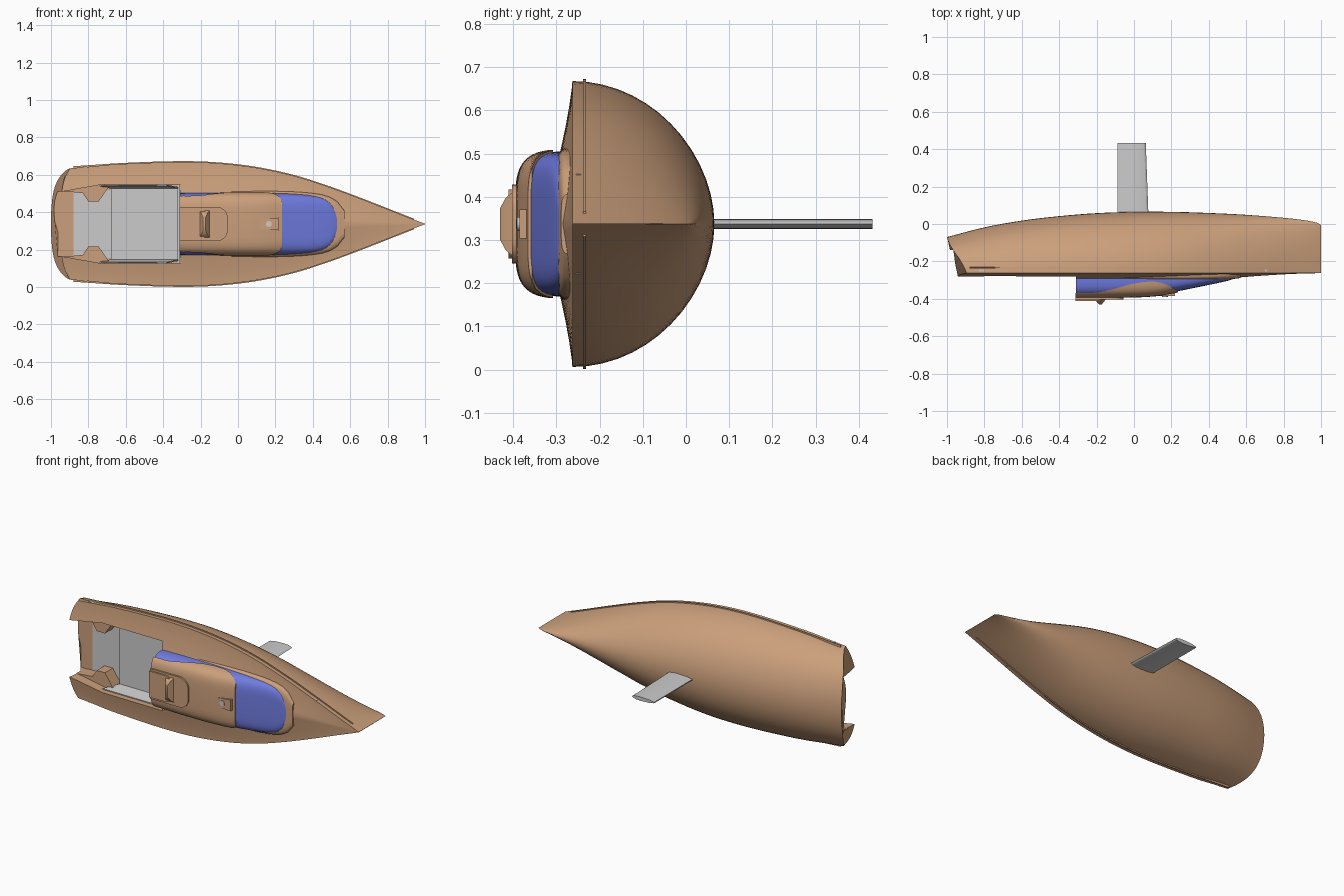
import bpy, bmesh
from math import sin, cos, pi, asin, radians

if "Cube" in bpy.data.objects:
    bpy.data.objects.remove(bpy.data.objects["Cube"])

ZC = 0.337  # centreline of the boat, which lies on its side


def material(name, col):
    m = bpy.data.materials.new(name)
    m.diffuse_color = (*col, 1)
    m.use_nodes = True
    m.node_tree.nodes["Principled BSDF"].inputs["Base Color"].default_value = m.diffuse_color
    return m


BROWN = material("brown", (0.6, 0.35, 0.2))
BLUE = material("blue", (0.16, 0.2, 0.75))


def interp(tab, x):
    """Smooth cubic interpolation through (x, value) pairs."""
    n = len(tab)
    slope = lambda i: ((tab[min(i + 1, n - 1)][1] - tab[max(i - 1, 0)][1]) /
                       (tab[min(i + 1, n - 1)][0] - tab[max(i - 1, 0)][0]))
    i = max([k for k in range(n - 1) if tab[k][0] <= x + 1e-9] or [0])
    (x0, a), (x1, b) = tab[i], tab[i + 1]
    h = x1 - x0
    t = min(max((x - x0) / h, 0), 1)
    return (a * (1 + 2 * t) * (1 - t) ** 2 + b * t * t * (3 - 2 * t)
            + h * t * (1 - t) * (slope(i) * (1 - t) - slope(i + 1) * t))


def steps(a, b, n):
    return [a + (b - a) * i / n for i in range(n + 1)]


def smooth(o, angle=35):
    bpy.ops.object.select_all(action='DESELECT')
    o.select_set(True)
    bpy.context.view_layer.objects.active = o
    bpy.ops.object.shade_smooth_by_angle(angle=radians(angle))


def loft(name, sections, mat=None, angle=35):
    """Skin closed sections of (x, y, half-breadth) points and cap both ends."""
    bm = bmesh.new()
    rings = [[bm.verts.new((x, y, ZC + z)) for x, y, z in s] for s in sections]
    n = len(rings[0])
    for r, q in zip(rings, rings[1:]):
        for i in range(n):
            j = (i + 1) % n
            bm.faces.new((r[i], r[j], q[j], q[i]))
    bm.faces.new(rings[0])
    bm.faces.new(rings[-1])
    bmesh.ops.recalc_face_normals(bm, faces=bm.faces)
    me = bpy.data.meshes.new(name)
    bm.to_mesh(me)
    bm.free()
    o = bpy.data.objects.new(name, me)
    bpy.context.collection.objects.link(o)
    if mat:
        me.materials.append(mat)
    smooth(o, angle)
    return o


def prism(name, pts, y0, y1, mat=None):
    return loft(name, [[(x, y, z) for x, z in pts] for y in (y0, y1)], mat)


def rounded(x0, x1, w, r):
    """Plan outline, square aft and rounded forward."""
    arc = [(x1 - r + r * cos(a), w - r + r * sin(a)) for a in steps(0, pi / 2, 6)]
    return arc + [(x0, w), (x0, -w)] + [(x, -z) for x, z in reversed(arc)]


# Hull with cambered deck
BEAM = [(-1, .298), (-.85, .306), (-.6, .322), (-.3, .331), (-.1, .324), (.1, .300), (.3, .257),
        (.5, .193), (.7, .118), (.87, .051), (1, .001)]
KEEL = [(-1, -.07), (-.8, -.018), (-.6, .018), (-.4, .042), (-.2, .058), (0, .065), (.2, .065),
        (.4, .059), (.6, .049), (.8, .033), (.92, .019), (.98, .006), (1, -.005)]
EDGE = -.263


def rake(x, z, b, d):
    w = max(0, (-.7 - x) / .3)
    return x + w * (.055 * (1 - d) + .05 * abs(z / b) ** 5)


def hull_section(x):
    b, k = interp(BEAM, x), interp(KEEL, x)
    pts = []
    for t in steps(0, pi, 28):
        d, z = sin(t), b * cos(t)
        pts.append((rake(x, z, b, d), EDGE + (k - EDGE) * d, z))
    for q in steps(-.95, .95, 16):
        y = EDGE - .07 * (b / .33) ** 1.7 * (1 - abs(q)) ** 1.3
        pts.append((rake(x, q * b, b, 0), y, q * b))
    return pts


hull = loft("hull", [hull_section(x) for x in steps(-1, .9, 38) + [.93, .96, .98, .99, 1]], BROWN)

# Cockpit, open through the transom
half = [(-1.1, .165), (-.93, .175), (-.72, .212), (-.31, .212)]
cutter = prism("cockpit_cutter", half + [(x, -z) for x, z in reversed(half)], -.6, -.14, BROWN)
cutter.hide_render = True
cutter.hide_viewport = False
mod = hull.modifiers.new("cockpit", 'BOOLEAN')
mod.operation, mod.solver, mod.object = 'DIFFERENCE', 'EXACT', cutter
bpy.context.view_layer.objects.active = hull
bpy.ops.object.modifier_apply(modifier="cockpit")
bpy.data.objects.remove(cutter)
smooth(hull)


# Grey cockpit lining and floor
def lining(x, w, y):
    p = [(-.25, w), (y, w - .012), (y, -w + .012), (-.25, -w)]
    q = [(-.25, -w + .006), (y - .006, -w + .02), (y - .006, w - .02), (-.25, w - .006)]
    return [(x + (.06 if abs(z) < w - .01 and yy > -.2 else 0), yy, z) for yy, z in p + q]


loft("cockpit_lining", [lining(-.74, .209, -.165), lining(-.38, .210, -.165)])
prism("cockpit_floor", [(-.88, .17), (-.88, -.17), (-.31, -.208), (-.31, .208)], -.145, -.139)
prism("bulkhead", [(-.314, .208), (-.314, -.208), (-.308, -.208), (-.308, .208)], -.28, -.14)

# Mirrored cockpit lockers, cleats and rubbing rails
for side, s in (("upper", 1), ("lower", -1)):
    shape = [(-.94, .176), (-.72, .213), (-.69, .20), (-.745, .12), (-.80, .12), (-.83, .165)]
    prism(side + "_locker", [(x, s * z) for x, z in shape], -.22, -.139, BROWN)

    def rail_section(x):
        b = interp(BEAM, x) + .001
        return [(x, -.235 + dy, s * (b + dz)) for dy, dz in
                ((-.004, -.008), (-.003, .004), (.003, .004), (.004, -.008))]

    loft(side + "_rail", [rail_section(x) for x in steps(-.88, .94, 40)], BROWN)
    for name, x in (("aft", -.8), ("bow", .68)):
        b = interp(BEAM, x)
        prism(side + "_" + name + "_fairlead", [(x - .03, s * (b - .012)), (x + .03, s * (b - .018)),
              (x + .03, s * (b - .01)), (x - .03, s * (b + .001))], -.255, -.243)

# Cabin: low brown curb, blue glazed body, brown roof
WIDTH = [(-.31, .165), (0, .168), (.2, .165), (.35, .158), (.44, .145), (.49, .122), (.515, .09), (.53, .05)]
TOP = [(-.31, -.389), (0, -.386), (.12, -.379), (.2, -.366), (.35, -.336), (.5, -.304), (.53, -.294)]
BASE = -.265


def cabin_section(x, w, top, low=BASE, n=24):
    h = BASE - top
    t0 = asin(min(.98, max(0, (BASE - low) / h) ** (1 / .6)))
    out = []
    for t in steps(t0, pi - t0, n):
        c = cos(t)
        out.append((x, BASE - h * max(sin(t), 0) ** .6, w * abs(c) ** .4 * (1 if c > 0 else -1)))
    return out


CURB_W = [(-.31, .176), (.2, .176), (.42, .162), (.52, .13), (.57, .07)]
CURB_T = [(-.31, -.303), (.3, -.307), (.5, -.297), (.57, -.289)]
loft("cabin_curb", [cabin_section(x, interp(CURB_W, x), interp(CURB_T, x)) for x in steps(-.31, .57, 22)], BROWN)
loft("cabin_windows", [cabin_section(x, interp(WIDTH, x), interp(TOP, x))
                       for x in steps(-.309, .44, 22) + [.465, .49, .505, .52, .53]], BLUE)
LOW = [(-.31, -.368), (-.2, -.366), (-.1, -.345), (0, -.318), (.1, -.308), (.17, -.322), (.22, -.35), (.235, -.357)]
loft("cabin_roof", [cabin_section(x, interp(WIDTH, x) + .005, interp(TOP, x) - .007, interp(LOW, x))
                    for x in steps(-.312, .235, 30)], BROWN)

# Sliding hatch, garage, handle and mast step
prism("hatch_garage", rounded(-.312, -.055, .092, .06), -.38, -.403, BROWN)
prism("sliding_hatch", rounded(-.312, -.165, .08, .04), -.38, -.411, BROWN)
loft("hatch_handle", [[(x, y, z) for x, z in ((-.18 - r, -w), (-.18 + r, -w), (-.18 + r, w), (-.18 - r, w))]
                      for y, r, w in ((-.40, .03, .075), (-.418, .018, .06), (-.431, .006, .035))], BROWN)
prism("mast_step", [(.095, .024), (.095, -.024), (.22, -.034), (.22, .034)], -.35, -.386, BROWN)
prism("mast_socket", [(.165 + .016 * cos(a), .016 * sin(a)) for a in steps(0, 2 * pi, 16)[:-1]], -.36, -.391)

# Keel fin
foil = [(0, 0), (.06, .5), (.2, .9), (.4, 1), (.75, .8), (1, .25)]
foil += [(u, -v) for u, v in reversed(foil[1:])]


def fin(y, lead, trail):
    return [(lead - u * (lead - trail), y, .012 * v) for u, v in foil]


loft("keel_fin", [fin(.03, .078, -.087), fin(.432, .063, -.087)], angle=20)
